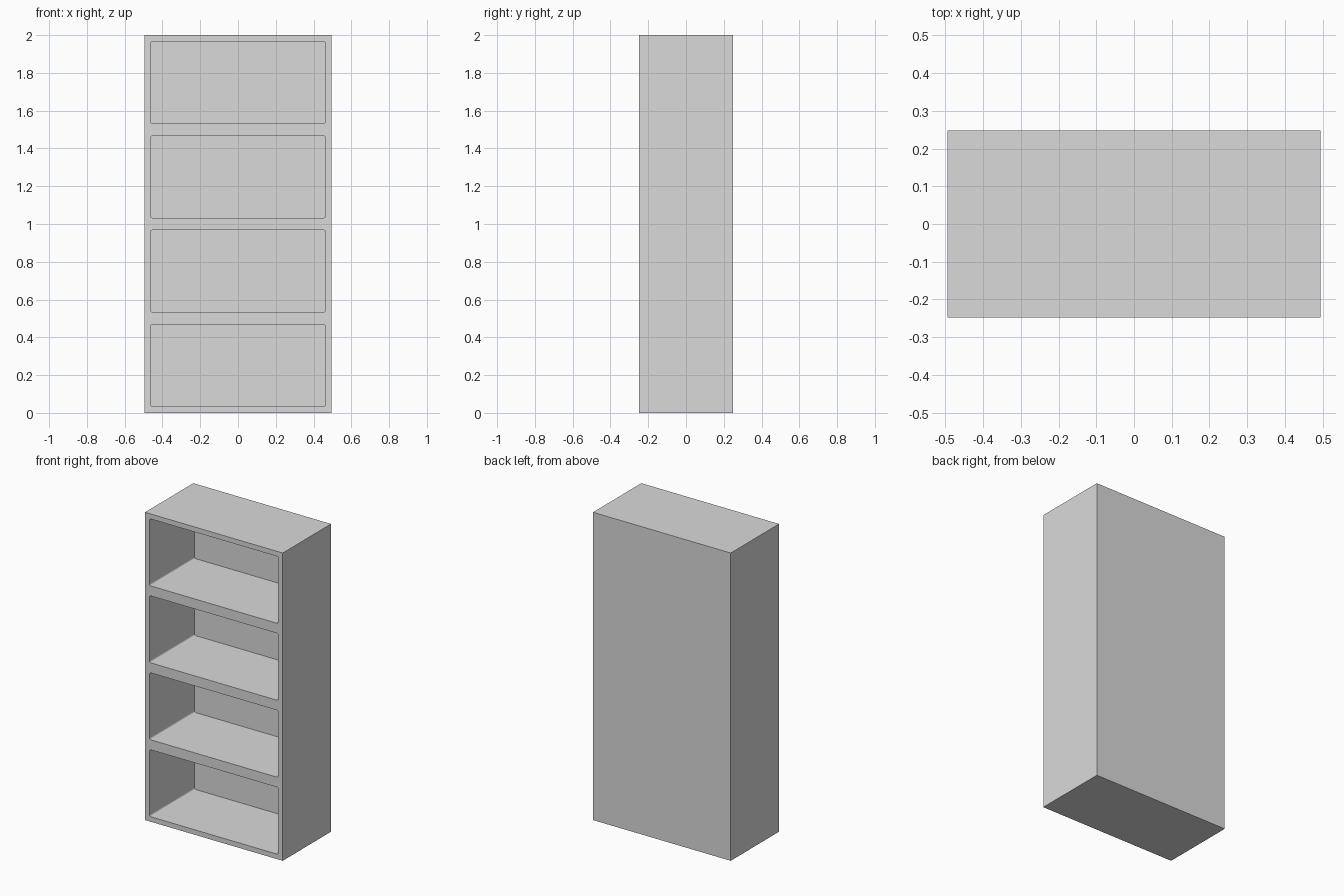
import bpy, bmesh
from mathutils import Matrix

if "Cube" in bpy.data.objects:
    bpy.data.objects.remove(bpy.data.objects["Cube"])

W, D, H = 0.99, 0.495, 2.0      # outer size
WALL = 0.0325                   # board thickness
BAYS = 4
RADIUS = 0.01                   # rounding of the bay corners

grey = bpy.data.materials.new("light grey")
grey.diffuse_color = (0.7, 0.7, 0.7, 1)
grey.use_nodes = True
grey.node_tree.nodes["Principled BSDF"].inputs["Base Color"].default_value = grey.diffuse_color


def box(bm, size, centre):
    m = Matrix.Translation(centre) @ Matrix.Diagonal((*size, 1))
    return bmesh.ops.create_cube(bm, size=1, matrix=m)["verts"]


def make(name, bm):
    me = bpy.data.meshes.new(name)
    bm.to_mesh(me)
    bm.free()
    me.materials.append(grey)
    ob = bpy.data.objects.new(name, me)
    bpy.context.collection.objects.link(ob)
    return ob


# solid body of the shelf unit
bm = bmesh.new()
box(bm, (W, D, H), (0, 0, H / 2))
body = make("shelf_unit", bm)

# four bays, open to the front, with slightly rounded corners
bm = bmesh.new()
pitch = H / BAYS
front, back = -D / 2 - 0.1, D / 2 - WALL
for i in range(BAYS):
    box(bm, (W - 2 * WALL, back - front, pitch - 2 * WALL),
        (0, (front + back) / 2, pitch * (i + 0.5)))
depth_edges = [e for e in bm.edges
               if abs(e.verts[0].co.y - e.verts[1].co.y) > 0.1]
bmesh.ops.bevel(bm, geom=depth_edges, offset=RADIUS, segments=3,
                profile=0.5, affect='EDGES')
cutter = make("bay_cutter", bm)
cutter.hide_render = True

# cut the bays out and drop the cutter
mod = body.modifiers.new("bays", 'BOOLEAN')
mod.operation = 'DIFFERENCE'
mod.solver = 'EXACT'
mod.object = cutter
bpy.context.view_layer.objects.active = body
body.select_set(True)
bpy.ops.object.modifier_apply(modifier=mod.name)
bpy.data.objects.remove(cutter)
